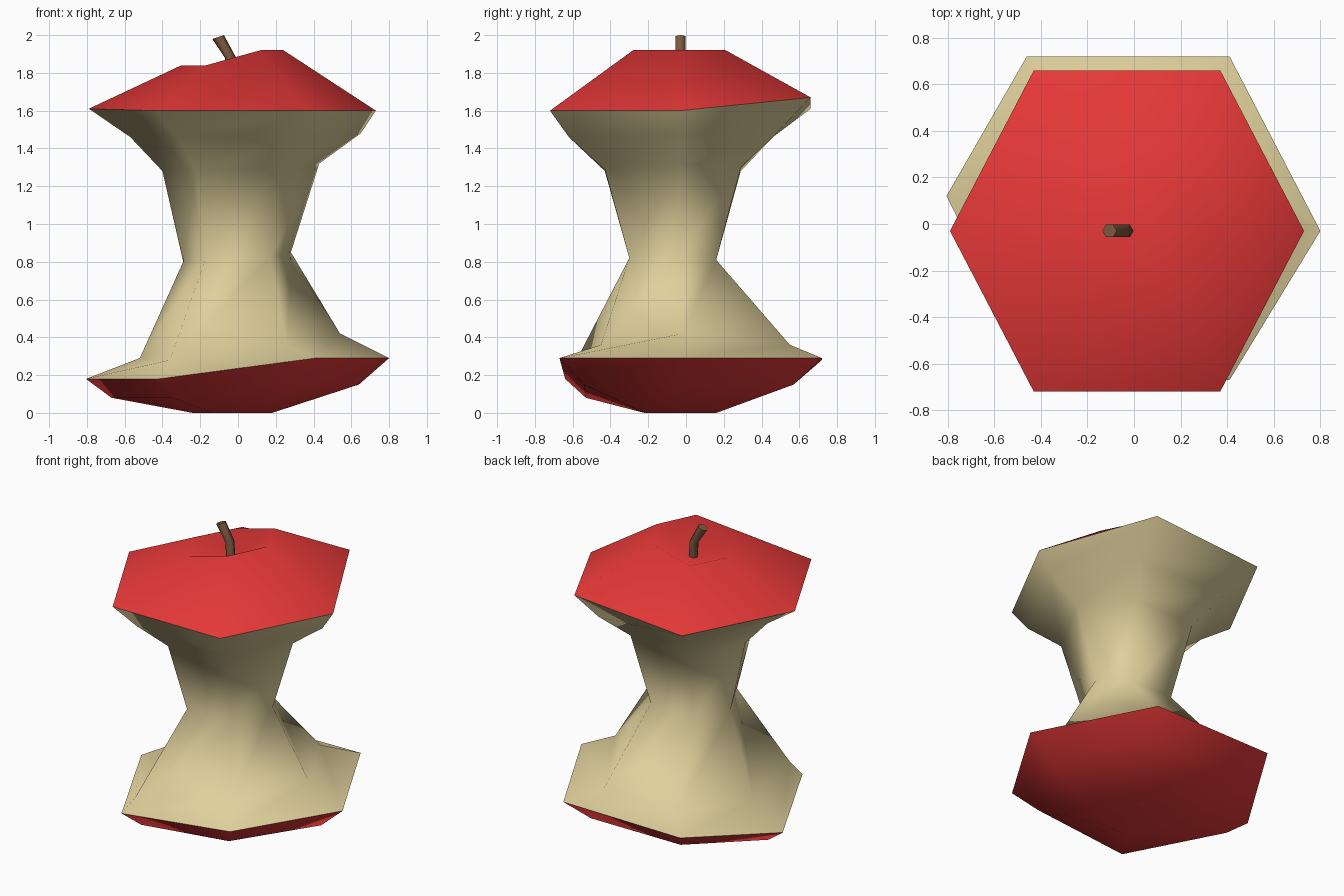
import bpy, math

if "Cube" in bpy.data.objects:
    bpy.data.objects.remove(bpy.data.objects["Cube"])


def material(name, rgb):
    m = bpy.data.materials.new(name)
    m.diffuse_color = (*rgb, 1)
    m.use_nodes = True
    m.node_tree.nodes["Principled BSDF"].inputs["Base Color"].default_value = m.diffuse_color
    return m


def hexring(center, rx, ry):
    """Six points around a centre, starting at +x."""
    cx, cy, cz = center
    return [(cx + rx * math.cos(i * math.pi / 3), cy + ry * math.sin(i * math.pi / 3), cz)
            for i in range(6)]


def loft(name, rings, mat, start=None, end=None):
    """Skin six-sided rings from bottom to top, with optional end points."""
    verts = [p for r in rings for p in r]
    faces = []
    for k in range(len(rings) - 1):
        for i in range(6):
            j = (i + 1) % 6
            faces.append((k * 6 + i, k * 6 + j, k * 6 + 6 + j, k * 6 + 6 + i))
    if start:
        verts.append(start)
        faces += [((i + 1) % 6, i, len(verts) - 1) for i in range(6)]
    if end:
        verts.append(end)
        b = (len(rings) - 1) * 6
        faces += [(b + i, b + (i + 1) % 6, len(verts) - 1) for i in range(6)]
    me = bpy.data.meshes.new(name)
    me.from_pydata(verts, [], faces)
    me.materials.append(mat)
    me.shade_smooth()
    ob = bpy.data.objects.new(name, me)
    bpy.context.collection.objects.link(ob)
    return ob


red = material("skin_red", (0.80, 0.04, 0.04))
cream = material("flesh_cream", (0.74, 0.63, 0.33))
brown = material("stem_brown", (0.20, 0.10, 0.05))

# Hand-bitten, slightly uneven rings
base = hexring((-.03, -.03, 0), .21, .22)
low_bulge = [(.64, -.03, .15), (.31, .57, .15), (-.36, .57, .15),
             (-.67, .08, .08), (-.35, -.53, .08), (.31, -.54, .15)]
low_rim = [(.80, -.03, .29), (.41, .72, .29), (-.46, .72, .28),
           (-.805, .12, .18), (-.42, -.64, .18), (.41, -.67, .29)]
low_bite = [(.54, -.02, .42), (.23, .55, .36), (-.30, .53, .33),
            (-.52, .03, .29), (-.36, -.58, .28), (.26, -.45, .36)]
neck = [(.28, -.03, .85), (.15, .16, .81), (-.16, .16, .81),
        (-.29, -.06, .80), (-.17, -.30, .82), (.17, -.30, .82)]
high_neck = [(.43, -.03, 1.32), (.21, .29, 1.30), (-.22, .29, 1.28),
             (-.40, -.06, 1.28), (-.22, -.43, 1.28), (.22, -.43, 1.29)]
high_bite = [(.65, -.03, 1.48), (.33, .46, 1.46), (-.33, .46, 1.46),
             (-.57, -.05, 1.46), (-.32, -.62, 1.46), (.33, -.62, 1.46)]
high_rim = [(.73, -.03, 1.60), (.37, .66, 1.67), (-.43, .66, 1.61),
            (-.79, -.03, 1.61), (-.43, -.72, 1.60), (.37, -.72, 1.60)]
crown = [(.24, -.03, 1.92), (.12, .21, 1.92), (-.17, .21, 1.84),
         (-.30, -.03, 1.84), (-.17, -.28, 1.84), (.12, -.28, 1.92)]

# Skin under the core, with a dimple
loft("bottom_skin", [base, low_bulge, low_rim], red, start=(-.03, -.03, .06))
# Eaten flesh
loft("flesh", [low_rim, low_bite, neck, high_neck, high_bite, high_rim], cream)
# Skin on top, dipping to the stem
loft("top_skin", [high_rim, crown], red, end=(-.03, -.03, 1.77))

# Bent stem
tip = [(x, y, 1.99 + (x + .105) * .33) for x, y, z in hexring((-.105, -.03, 0), .031, .031)]
stem = loft("stem", [hexring((-.03, -.03, 1.74), .03, .031),
                     hexring((-.04, -.03, 1.88), .03, .031), tip],
            brown, end=(-.105, -.03, 1.99))
for p in stem.data.polygons:
    if len(p.vertices) == 3:
        p.use_smooth = False
